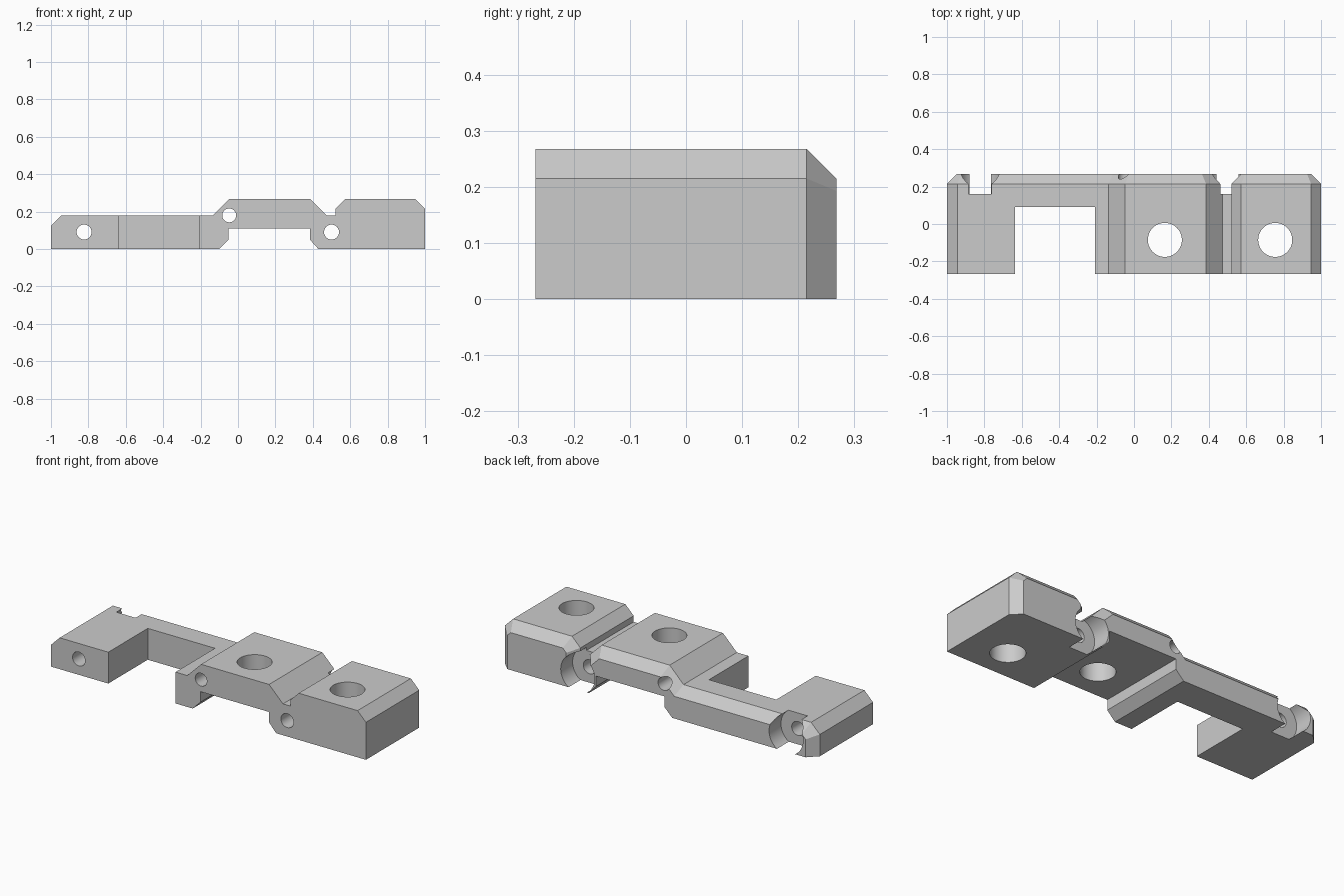
import bpy
import bmesh
from math import radians
from mathutils import Vector, Matrix

if "Cube" in bpy.data.objects:
    bpy.data.objects.remove(bpy.data.objects["Cube"], do_unlink=True)

HALF_DEPTH = 0.268
CHAMFER = 0.053

grey = bpy.data.materials.new("plain grey")
grey.use_nodes = True
grey.diffuse_color = (0.6, 0.6, 0.6, 1)
grey.node_tree.nodes["Principled BSDF"].inputs["Base Color"].default_value = (0.6, 0.6, 0.6, 1)

# Underside of the bracket, left to right, then its ends and upper side
underside = [(-1, 0), (-0.1, 0), (-0.05, 0.05), (-0.05, 0.11),
             (0.385, 0.11), (0.385, 0.05), (0.43, 0), (1, 0)]
upper = [(1, 0.215), (0.947, 0.268), (0.573, 0.268), (0.52, 0.215), (0.52, 0.18),
         (0.473, 0.18), (0.385, 0.268), (-0.047, 0.268), (-0.135, 0.18),
         (-0.945, 0.18), (-1, 0.125)]
profile = [Vector(p) for p in underside + upper]


def inset(points, amount, fixed_edges):
    """Mitred inset of a counter-clockwise outline; the first edges stay put."""
    n = len(points)
    lines = []
    for i in range(n):
        a, b = points[i], points[(i + 1) % n]
        d = (b - a).normalized()
        normal = Vector((-d.y, d.x))
        lines.append((a + normal * (0 if i < fixed_edges else amount), d))
    result = []
    for i in range(n):
        (p, d), (q, e) = lines[i - 1], lines[i]
        t = (q - p).cross(e) / d.cross(e)
        result.append(p + d * t)
    return result


def mesh_object(name, bm):
    bmesh.ops.recalc_face_normals(bm, faces=bm.faces)
    mesh = bpy.data.meshes.new(name)
    bm.to_mesh(mesh)
    bm.free()
    mesh.materials.append(grey)
    obj = bpy.data.objects.new(name, mesh)
    bpy.context.collection.objects.link(obj)
    return obj


# Body: profile extruded front to back, narrowing in a chamfer at the back
bm = bmesh.new()
sections = [(profile, -HALF_DEPTH), (profile, HALF_DEPTH - CHAMFER),
            (inset(profile, CHAMFER, len(underside) - 1), HALF_DEPTH)]
rings = [[bm.verts.new((p.x, y, p.y)) for p in pts] for pts, y in sections]
count = len(profile)
for r, s in zip(rings, rings[1:]):
    for i in range(count):
        j = (i + 1) % count
        bm.faces.new((r[i], r[j], s[j], s[i]))
bm.faces.new(rings[0])
bm.faces.new(rings[-1])
body = mesh_object("bracket_body", bm)


def cylinder_cutter(name, center, radius, length, along_y):
    bm = bmesh.new()
    turn = Matrix.Rotation(radians(90), 4, 'X') if along_y else Matrix()
    bmesh.ops.create_cone(bm, cap_ends=True, segments=48, radius1=radius, radius2=radius,
                          depth=length, matrix=Matrix.Translation(center) @ turn)
    return mesh_object(name, bm)


cutters = []
# Front-to-back screw holes
for x, z, r in ((-0.823, 0.091, 0.04), (-0.047, 0.18, 0.037), (0.5, 0.091, 0.04)):
    cutters.append(cylinder_cutter("screw_hole", (x, 0, z), r, 1, True))
# Wide recesses for screw heads at the back
for x in (-0.823, 0.5):
    cutters.append(cylinder_cutter("head_recess", (x, 0.36, 0.091), 0.108, 0.4, True))
# Vertical holes
for x in (0.165, 0.755):
    cutters.append(cylinder_cutter("vertical_hole", (x, -0.085, 0.1), 0.091, 1, False))
# Open slot in the front edge
bm = bmesh.new()
bmesh.ops.create_cube(bm, size=1, matrix=Matrix.Translation((-0.4225, -0.21, 0.1))
                      @ Matrix.Diagonal((0.427, 0.6, 1, 1)))
cutters.append(mesh_object("front_slot", bm))

bpy.context.view_layer.objects.active = body
for cutter in cutters:
    mod = body.modifiers.new(cutter.name, 'BOOLEAN')
    mod.operation = 'DIFFERENCE'
    mod.solver = 'EXACT'
    mod.object = cutter
    bpy.ops.object.modifier_apply(modifier=mod.name)
    bpy.data.objects.remove(cutter, do_unlink=True)

# Smooth hole walls, crisp edges elsewhere
bpy.ops.object.select_all(action='DESELECT')
body.select_set(True)
bpy.context.view_layer.objects.active = body
bpy.ops.object.shade_smooth_by_angle(angle=radians(25))
